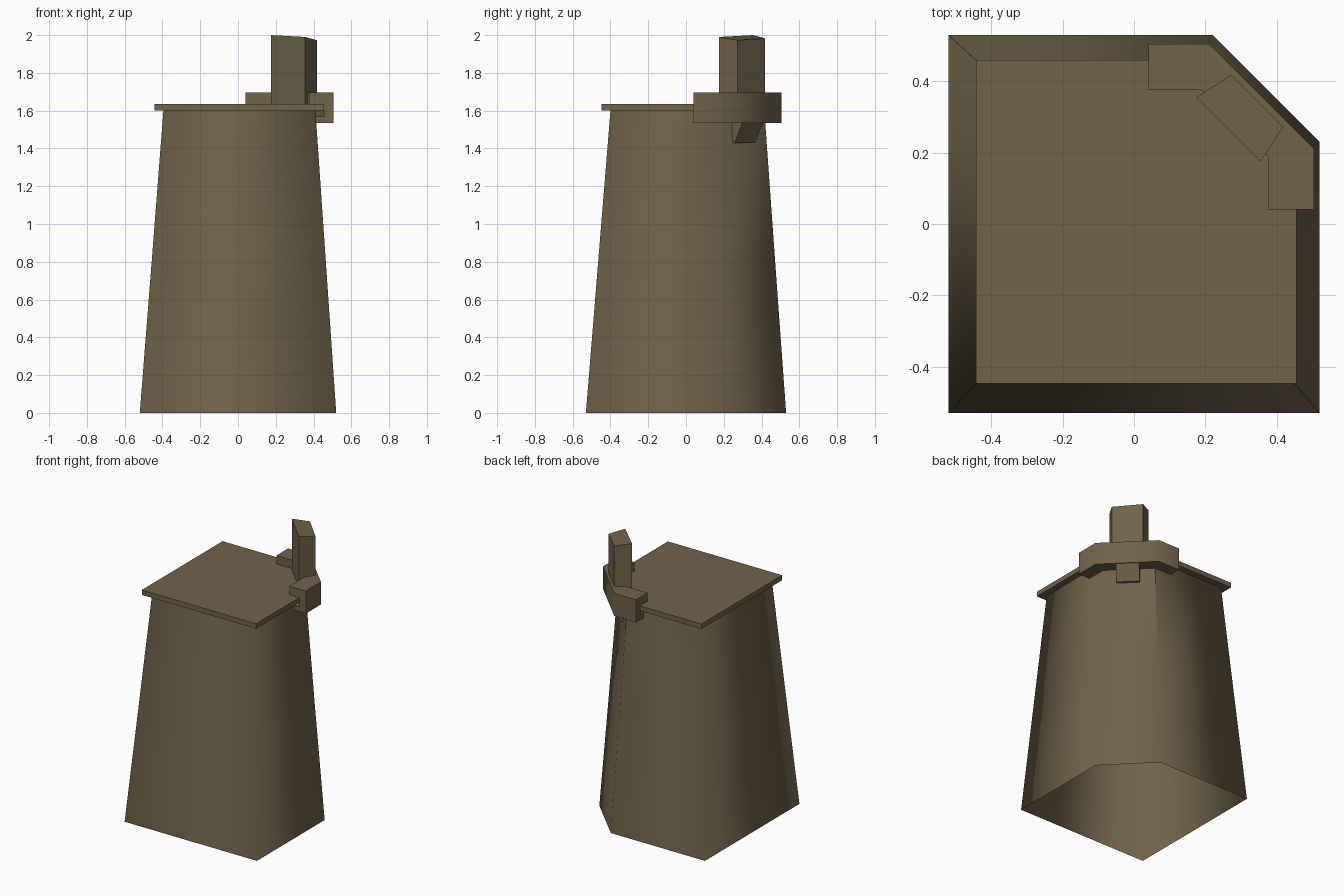
import bpy, bmesh, math

if "Cube" in bpy.data.objects:
    bpy.data.objects.remove(bpy.data.objects["Cube"])

mat = bpy.data.materials.new("weathered brown")
mat.diffuse_color = (0.165, 0.125, 0.07, 1)
mat.use_nodes = True
mat.node_tree.nodes["Principled BSDF"].inputs["Base Color"].default_value = mat.diffuse_color


def loft(name, rings, caps=True, smooth_angle=0):
    """Skin a list of equal-length closed rings; optionally cap both ends."""
    bm = bmesh.new()
    vs = [[bm.verts.new(p) for p in r] for r in rings]
    n = len(rings[0])
    for a, b in zip(vs, vs[1:]):
        for i in range(n):
            j = (i + 1) % n
            bm.faces.new((a[i], a[j], b[j], b[i]))
    if caps:
        bm.faces.new(vs[0][::-1])
        bm.faces.new(vs[-1])
        bmesh.ops.recalc_face_normals(bm, faces=bm.faces)
    for f in bm.faces:
        f.smooth = smooth_angle > 0
    for e in bm.edges:
        e.smooth = e.calc_face_angle(0) < math.radians(smooth_angle)
    me = bpy.data.meshes.new(name)
    bm.to_mesh(me)
    bm.free()
    me.materials.append(mat)
    ob = bpy.data.objects.new(name, me)
    bpy.context.collection.objects.link(ob)
    return ob


def outline(x0, x1, y0, y1, cx, cy, z):
    """Rectangle with the back right corner cut off (counter-clockwise)."""
    return [(x0, y0, z), (x1, y0, z), (x1, cy, z), (cx, y1, z), (x0, y1, z)]


# tapered body, open underneath
body = loft("tapered_body", [
    outline(-0.52, 0.52, -0.53, 0.53, 0.22, 0.23, 0),
    outline(-0.457, 0.465, -0.465, 0.472, 0.195, 0.20, 0.8),
    outline(-0.395, 0.41, -0.40, 0.415, 0.17, 0.175, 1.6)],
    caps=False, smooth_angle=50)
# upper back corner is a hard edge
for e in body.data.edges:
    if set(e.vertices) == {8, 13}:
        e.use_edge_sharp = True

# thin top slab
loft("top_slab", [outline(-0.443, 0.455, -0.447, 0.46, 0.2025, 0.2025, z)
                  for z in (1.6, 1.635)])

# C-shaped clamp gripping the slab around the cut corner
profile = [(0, 1.535), (0, 1.695), (0.13, 1.695), (0.13, 1.635),
           (0.05, 1.635), (0.05, 1.57), (0.13, 1.57), (0.13, 1.535)]
E = 0.505
half = [[(0.04, E - t, z) for t, z in profile],
        [(0.21 - 0.15 * t, E - t, z) for t, z in profile]]
mirrored = [[(y, x, z) for x, y, z in ring] for ring in reversed(half)]
loft("corner_clamp", half + mirrored, smooth_angle=50)


def diagonal(d, w, z):
    """Point pair across the corner diagonal, d from the axis, half width w."""
    return [(d - w, d + w, z), (d + w, d - w, z)]


# upright post standing on the clamp, its top tilted outwards
loft("upright_post", [
    diagonal(0.265, 0.09, 1.6) + diagonal(0.345, 0.073, 1.6)[::-1],
    diagonal(0.265, 0.09, 1.997) + diagonal(0.345, 0.073, 1.98)[::-1]])
for v in bpy.data.objects["upright_post"].data.vertices:
    if v.co.z > 1.9:
        v.co.z += 0.003 if v.co.x < v.co.y else -0.007

# slanted brace between clamp and body
loft("brace_tab", [
    diagonal(0.27, 0.054, 1.43) + diagonal(0.312, 0.054, 1.43)[::-1],
    diagonal(0.29, 0.054, 1.54) + diagonal(0.355, 0.054, 1.54)[::-1]])
